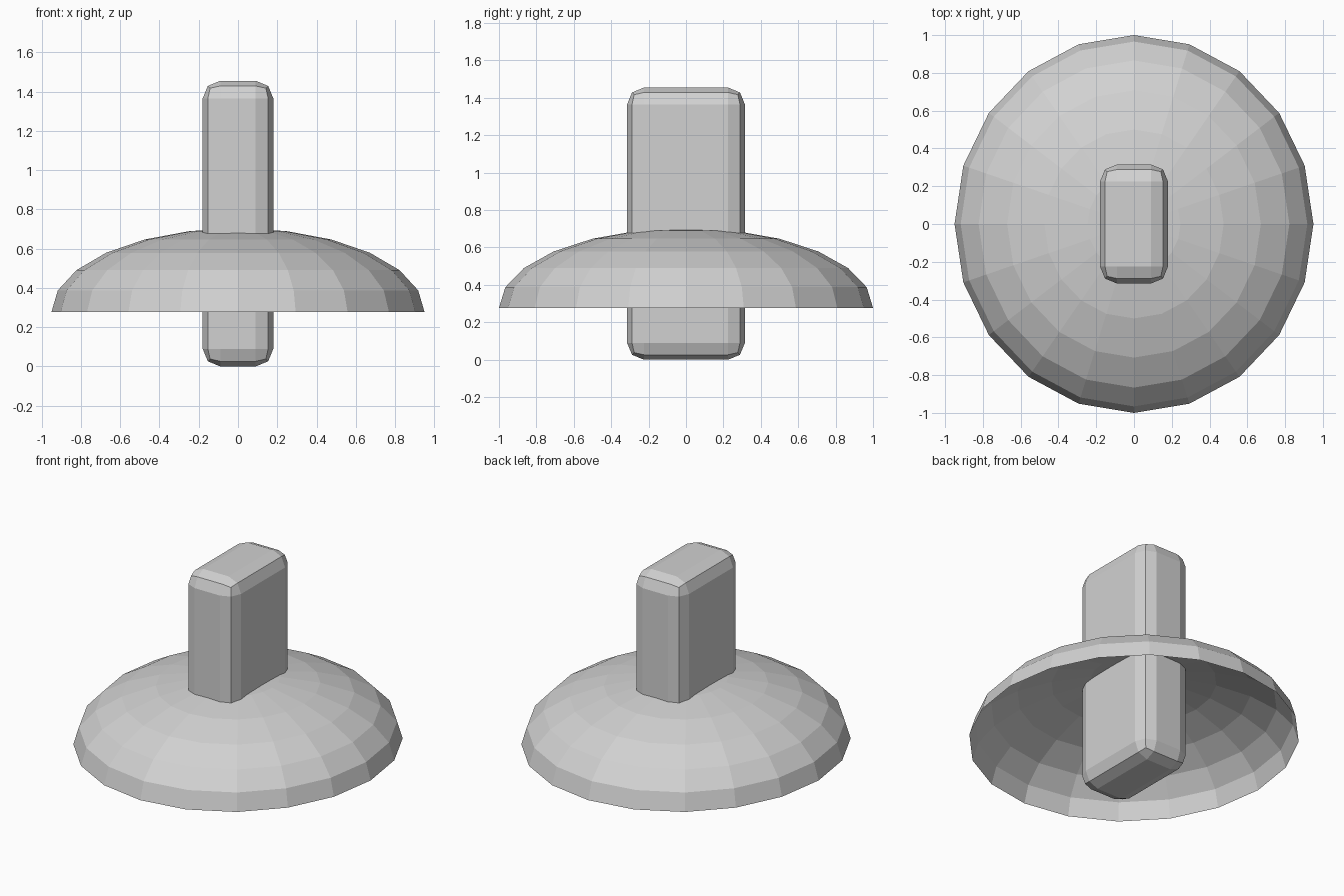
import bpy, bmesh

if "Cube" in bpy.data.objects:
    bpy.data.objects.remove(bpy.data.objects["Cube"])

grey = bpy.data.materials.new("light_grey")
grey.diffuse_color = (0.64, 0.64, 0.64, 1)
grey.use_nodes = True
grey.node_tree.nodes["Principled BSDF"].inputs["Base Color"].default_value = grey.diffuse_color


def add_object(name, bm):
    mesh = bpy.data.meshes.new(name)
    bm.to_mesh(mesh)
    bm.free()
    mesh.materials.append(grey)
    obj = bpy.data.objects.new(name, mesh)
    bpy.context.collection.objects.link(obj)
    return obj


# Dome: flattened open upper half of a faceted sphere
bm = bmesh.new()
bmesh.ops.create_uvsphere(bm, u_segments=20, v_segments=12, radius=1)
lower = [v for v in bm.verts if v.co.z < -0.01]
bmesh.ops.delete(bm, geom=lower, context='VERTS')
bmesh.ops.scale(bm, vec=(0.95, 1, 0.427), verts=bm.verts)
dome = add_object("dome", bm)
dome.location.z = 0.277

# Post: tall rounded block passing through the dome
bm = bmesh.new()
bmesh.ops.create_cube(bm, size=1)
bmesh.ops.scale(bm, vec=(0.36, 0.63, 1.455), verts=bm.verts)
post = add_object("post", bm)
post.location.z = 1.455 / 2
bevel = post.modifiers.new("rounded_edges", 'BEVEL')
bevel.width = 0.09
bevel.segments = 2
